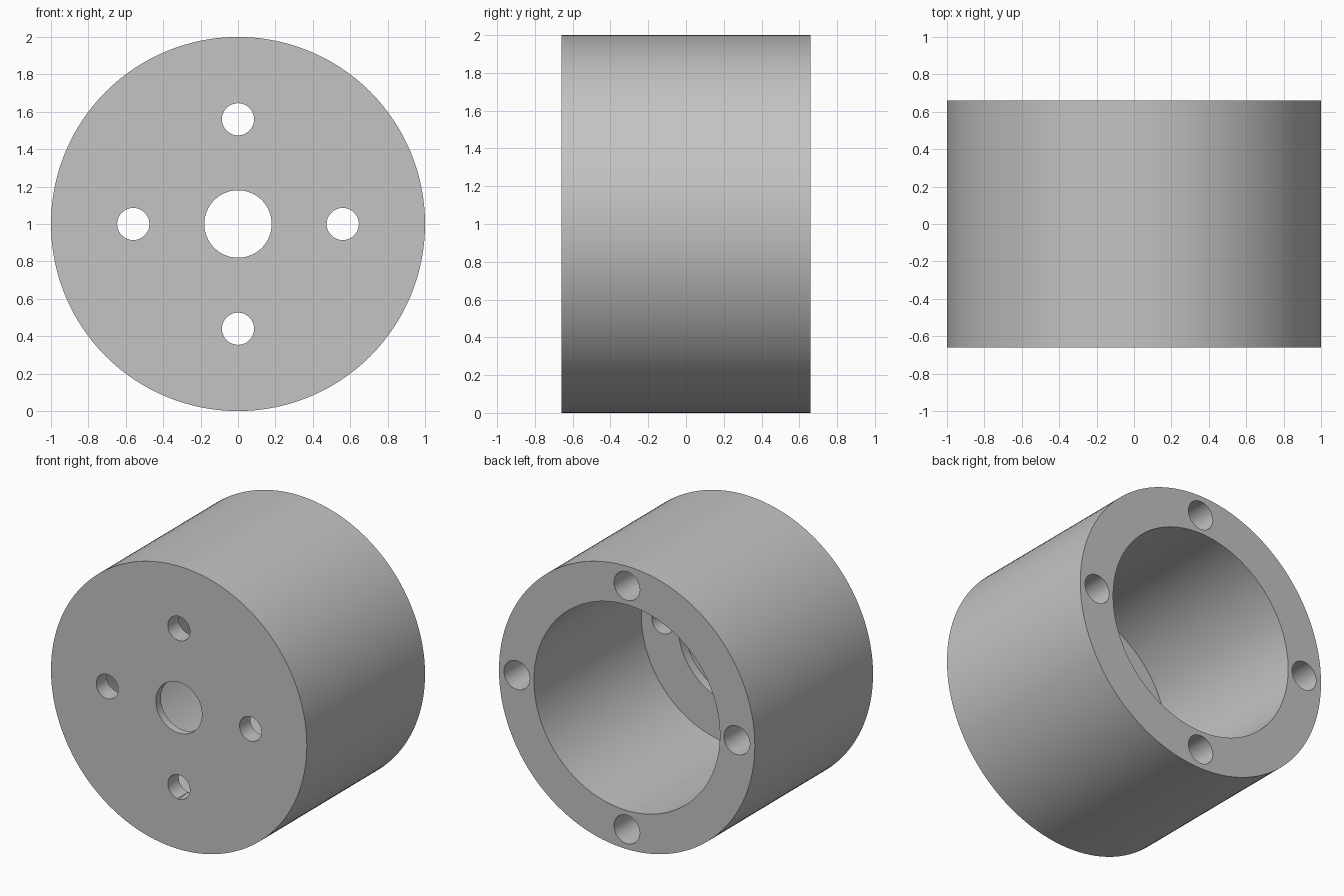
import bpy, bmesh, math
from mathutils import Matrix

cube = bpy.data.objects.get("Cube")
if cube:
    bpy.data.objects.remove(cube, do_unlink=True)

CENTRE_Z = 1.0
FRONT, BACK = -0.66, 0.66
FLOOR = FRONT + 0.12       # inner floor of the cup
LIP = FRONT + 0.055        # bottom of the shallow recess

metal = bpy.data.materials.new("plain grey metal")
metal.use_nodes = True
grey = (0.55, 0.55, 0.55, 1)
metal.diffuse_color = grey
metal.node_tree.nodes["Principled BSDF"].inputs["Base Color"].default_value = grey


def add_object(name, bm):
    bmesh.ops.recalc_face_normals(bm, faces=bm.faces)
    mesh = bpy.data.meshes.new(name)
    bm.to_mesh(mesh)
    bm.free()
    mesh.materials.append(metal)
    obj = bpy.data.objects.new(name, mesh)
    bpy.context.collection.objects.link(obj)
    return obj


def revolve(name, profile, steps=128):
    """Turn a closed (radius, y) profile around the y axis."""
    bm = bmesh.new()
    rings = []
    for i in range(steps):
        a = math.tau * i / steps
        rings.append([bm.verts.new((r * math.cos(a), y, CENTRE_Z + r * math.sin(a)))
                      for r, y in profile])
    n = len(profile)
    for i, ring in enumerate(rings):
        following = rings[(i + 1) % steps]
        for j in range(n):
            k = (j + 1) % n
            bm.faces.new((ring[j], ring[k], following[k], following[j]))
    return add_object(name, bm)


def hole_ring(name, radius, distance, y0, y1):
    """Four cylinders along y, spaced evenly around the axis."""
    bm = bmesh.new()
    for i in range(4):
        a = math.pi / 2 * i
        place = Matrix.Translation((distance * math.cos(a), (y0 + y1) / 2,
                                    CENTRE_Z + distance * math.sin(a)))
        bmesh.ops.create_cone(bm, cap_ends=True, segments=48, radius1=radius, radius2=radius,
                              depth=y1 - y0, matrix=place @ Matrix.Rotation(math.pi / 2, 4, "X"))
    obj = add_object(name, bm)
    obj.hide_render = True
    return obj


# Cup body: outer wall, bore, floor, recess and central hole
body = revolve("cup_housing", [
    (0.18, FRONT), (1.0, FRONT), (1.0, BACK), (0.727, BACK),
    (0.727, FLOOR), (0.44, FLOOR), (0.44, LIP), (0.18, LIP)])

# Through holes in the floor and blind holes in the rim
cutters = [hole_ring("floor_hole_cutter", 0.086, 0.56, FRONT - 0.1, FLOOR + 0.1),
           hole_ring("rim_hole_cutter", 0.101, 0.86, BACK - 0.5, BACK + 0.1)]

bpy.ops.object.select_all(action="DESELECT")
bpy.context.view_layer.objects.active = body
body.select_set(True)
for cutter in cutters:
    mod = body.modifiers.new(cutter.name, "BOOLEAN")
    mod.operation = "DIFFERENCE"
    mod.solver = "EXACT"
    mod.object = cutter
    bpy.ops.object.modifier_apply(modifier=mod.name)
    bpy.data.objects.remove(cutter, do_unlink=True)

bpy.ops.object.shade_smooth_by_angle(angle=math.radians(30))
